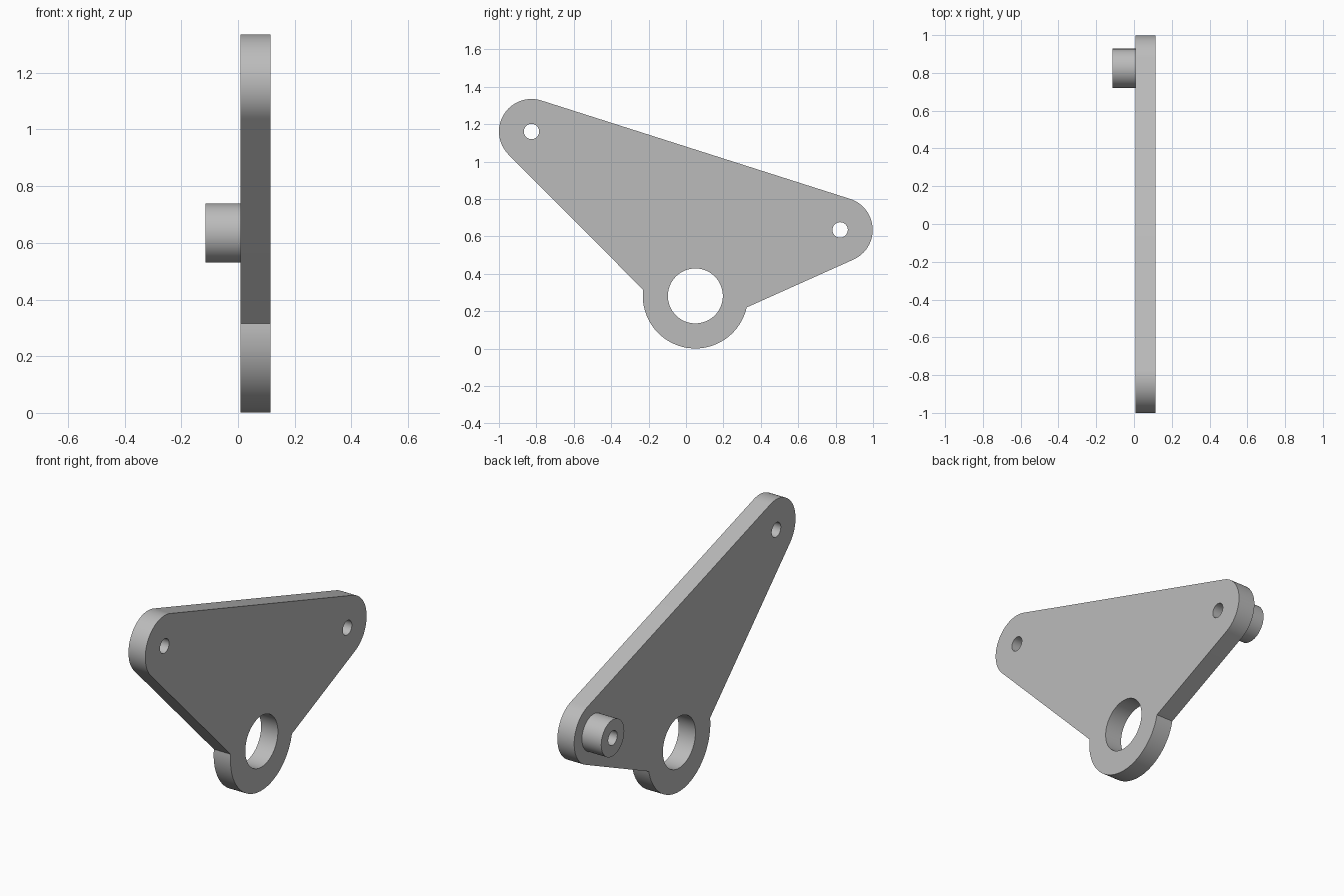
import bpy, bmesh
from math import sin, cos, pi, atan2, hypot, radians
from mathutils import Vector

if "Cube" in bpy.data.objects:
    bpy.data.objects.remove(bpy.data.objects["Cube"], do_unlink=True)

grey = bpy.data.materials.new("steel_grey")
grey.use_nodes = True
colour = (0.5, 0.5, 0.5, 1)
grey.diffuse_color = colour
grey.node_tree.nodes["Principled BSDF"].inputs["Base Color"].default_value = colour

# Pivot positions in the (y, z) plane, and sizes
HIGH, LOW, HUB = (-0.826, 1.161), (0.824, 0.635), (0.05, 0.282)
ARM_R, HUB_R, BORE_R, PIN_R, BOSS_R = 0.174, 0.281, 0.147, 0.041, 0.104
PLATE_X, SIDE_X = 0.008, 0.114


def arc(centre, radius, start, end, steps=32):
    """Points along an arc, both ends included."""
    angles = [start + (end - start) * i / steps for i in range(steps + 1)]
    return [(centre[0] + radius * cos(a), centre[1] + radius * sin(a)) for a in angles]


def circle(centre, radius, steps=64):
    return arc(centre, radius, 0, 2 * pi, steps)[:-1]


def angle_to(centre, point):
    return atan2(point[1] - centre[1], point[0] - centre[0])


def extruded(name, loops, x0, x1):
    """Solid between x0 and x1 from an outline followed by its holes."""
    bm = bmesh.new()
    edges = []
    for loop in loops:
        verts = [bm.verts.new((x0, y, z)) for y, z in loop]
        edges += [bm.edges.new((a, b)) for a, b in zip(verts, verts[1:] + verts[:1])]
    bmesh.ops.triangle_fill(bm, edges=edges, use_beauty=True, normal=(1, 0, 0))
    out = bmesh.ops.extrude_face_region(bm, geom=bm.faces[:])
    moved = [g for g in out["geom"] if isinstance(g, bmesh.types.BMVert)]
    bmesh.ops.translate(bm, verts=moved, vec=Vector((x1 - x0, 0, 0)))
    bmesh.ops.recalc_face_normals(bm, faces=bm.faces[:])
    mesh = bpy.data.meshes.new(name)
    bm.to_mesh(mesh)
    bm.free()
    mesh.materials.append(grey)
    obj = bpy.data.objects.new(name, mesh)
    bpy.context.collection.objects.link(obj)
    bpy.ops.object.select_all(action="DESELECT")
    obj.select_set(True)
    bpy.context.view_layer.objects.active = obj
    bpy.ops.object.shade_smooth_by_angle(angle=radians(30))
    return obj


# Lever plate: straight edges tangent to the arm ends, meeting the hub ring
top_normal = angle_to(HIGH, LOW) + pi / 2
left_corner, right_corner = (-0.23, 0.315), (0.325, 0.22)


def tangent_angle(centre, radius, point, side):
    """Angle on a circle where a line from the point touches it."""
    dist = hypot(point[0] - centre[0], point[1] - centre[1])
    half = atan2((dist ** 2 - radius ** 2) ** 0.5, radius)
    return angle_to(centre, point) + side * half


high_end = tangent_angle(HIGH, ARM_R, left_corner, -1) % (2 * pi)
low_start = tangent_angle(LOW, ARM_R, right_corner, 1)
hub_start = angle_to(HUB, left_corner) % (2 * pi)
hub_end = angle_to(HUB, right_corner) % (2 * pi)

outline = (arc(LOW, ARM_R, low_start, top_normal)
           + arc(HIGH, ARM_R, top_normal, high_end)
           + arc(HUB, HUB_R, hub_start, hub_end, 48))
holes = [circle(HIGH, PIN_R), circle(LOW, PIN_R), circle(HUB, BORE_R)]
extruded("lever_plate", [outline] + holes, PLATE_X, SIDE_X)

# Hollow boss around the lower arm's pin hole
extruded("pin_boss", [circle(LOW, BOSS_R), circle(LOW, PIN_R)], -SIDE_X, PLATE_X)
